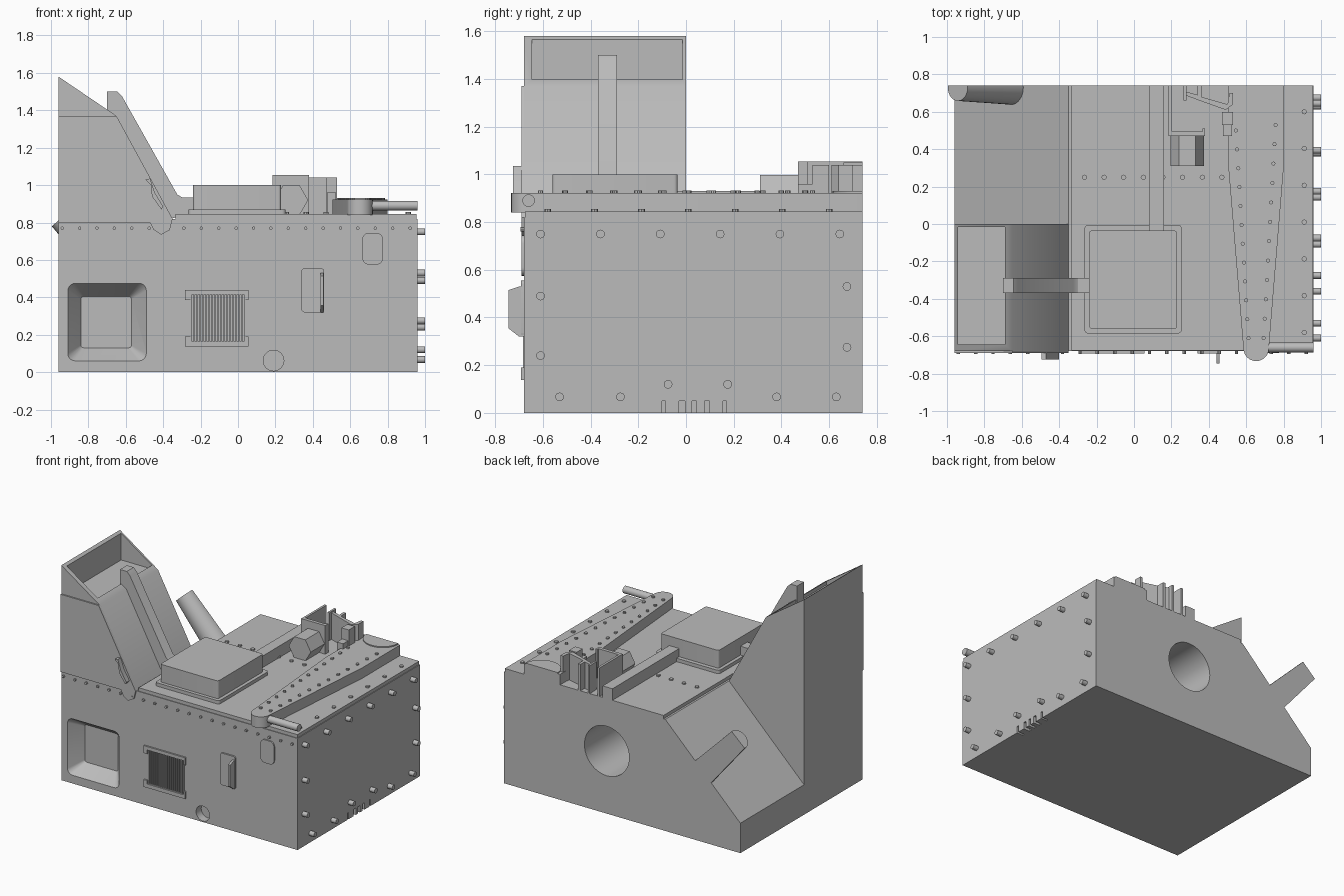
import bpy, bmesh, math
from mathutils import Vector

old = bpy.data.objects.get("Cube")
if old:
    bpy.data.objects.remove(old, do_unlink=True)

grey = bpy.data.materials.new("plain grey")
grey.use_nodes = True
grey.diffuse_color = (0.5, 0.5, 0.5, 1)
grey.node_tree.nodes["Principled BSDF"].inputs["Base Color"].default_value = (0.5, 0.5, 0.5, 1)
parts = []
FRONT, BACK, SIDE, TOP = -0.68, 0.74, 0.96, 0.82
DECK = TOP + 0.025


def place(axis, u, v, t):
    return {"x": (t, u, v), "y": (u, t, v), "z": (u, v, t)}[axis]


def finish(name, bm):
    bmesh.ops.recalc_face_normals(bm, faces=bm.faces)
    me = bpy.data.meshes.new(name)
    bm.to_mesh(me)
    bm.free()
    me.materials.append(grey)
    ob = bpy.data.objects.new(name, me)
    bpy.context.collection.objects.link(ob)
    parts.append(ob)
    return ob


def add_loft(bm, axis, loop_a, a, loop_b, b):
    va = [bm.verts.new(place(axis, u, v, a)) for u, v in loop_a]
    vb = [bm.verts.new(place(axis, u, v, b)) for u, v in loop_b]
    bm.faces.new(va)
    bm.faces.new(vb[::-1])
    for i in range(len(va)):
        j = (i + 1) % len(va)
        bm.faces.new((va[i], vb[i], vb[j], va[j]))


def prism(name, axis, loop, a, b):
    bm = bmesh.new()
    add_loft(bm, axis, loop, a, loop, b)
    return finish(name, bm)


def rect(u0, u1, v0, v1, r=0, n=5):
    """Rectangle loop, with rounded corners when r is given."""
    if not r:
        return [(u0, v0), (u1, v0), (u1, v1), (u0, v1)]
    centres = [(u1 - r, v1 - r), (u0 + r, v1 - r), (u0 + r, v0 + r), (u1 - r, v0 + r)]
    return [(cu + r * math.cos(math.pi / 2 * (k + i / n)), cv + r * math.sin(math.pi / 2 * (k + i / n)))
            for k, (cu, cv) in enumerate(centres) for i in range(n + 1)]


def circle(u, v, r, n=32, start=0):
    return [(u + r * math.cos(start + math.tau * i / n), v + r * math.sin(start + math.tau * i / n))
            for i in range(n)]


def box(name, x0, x1, y0, y1, z0, z1):
    return prism(name, "z", rect(x0, x1, y0, y1), z0, z1)


def studs(name, axis, spots, r, a, b, n=12):
    bm = bmesh.new()
    for u, v in spots:
        loop = circle(u, v, r, n)
        add_loft(bm, axis, loop, a, loop, b)
    return finish(name, bm)


def cut(target, cutters):
    """Subtract the cutters, bake the result and drop the cutters."""
    for c in cutters:
        c.hide_render = True
        mod = target.modifiers.new("cut", "BOOLEAN")
        mod.operation, mod.solver, mod.object = "DIFFERENCE", "EXACT", c
    deps = bpy.context.evaluated_depsgraph_get()
    me = bpy.data.meshes.new_from_object(target.evaluated_get(deps))
    target.modifiers.clear()
    target.data = me
    for c in cutters:
        parts.remove(c)
        bpy.data.objects.remove(c, do_unlink=True)


def row(p, q, n):
    p, q = Vector(p), Vector(q)
    return [tuple(p.lerp(q, i / (n - 1))) for i in range(n)]


# Main body with tower, cut away behind the tower to a slope
body = prism("body", "y", [(-SIDE, 0), (SIDE, 0), (SIDE, TOP), (-0.35, TOP), (-0.65, 1.37), (-SIDE, 1.58)],
             FRONT, BACK)
cutters = [
    prism("slope_cutter", "y", [(-1.2, -0.016), (-0.25, 0.918), (-0.25, 2), (-1.2, 2)], 0, 1),
    prism("hopper_cutter", "z", rect(-0.94, -0.69, -0.645, -0.015), 1.37, 2),
    prism("back_hole_cutter", "y", circle(0.126, 0.46, 0.182, 48), 0.3, 1),
    prism("grille_cutter", "y", rect(-0.255, 0.04, 0.165, 0.415), -0.9, FRONT + 0.03),
    prism("front_hole_cutter", "y", circle(0.19, 0.062, 0.055), -0.9, FRONT + 0.06),
]
bm = bmesh.new()
add_loft(bm, "y", rect(-0.91, -0.49, 0.06, 0.475, 0.04), FRONT, rect(-0.84, -0.57, 0.13, 0.405, 0.015), FRONT + 0.1)
add_loft(bm, "y", rect(-0.91, -0.49, 0.06, 0.475, 0.04), -0.9, rect(-0.91, -0.49, 0.06, 0.475, 0.04), FRONT)
bmesh.ops.remove_doubles(bm, verts=bm.verts, dist=1e-5)
inner = [f for f in bm.faces if all(abs(v.co.y - FRONT) < 1e-4 for v in f.verts)]
bmesh.ops.delete(bm, geom=inner, context="FACES_ONLY")
cutters.append(finish("bay_cutter", bm))
for y, w in ((-0.093, 0.016), (-0.016, 0.025), (0.035, 0.02), (0.088, 0.022), (0.163, 0.014)):
    cutters.append(box("slot_cutter", SIDE - 0.05, 1.1, y - w / 2, y + w / 2, -0.1, 0.05))
cut(body, cutters)

# Thin cladding on the tower front, and a small hook
prism("tower_front_plate", "y", [(-SIDE, 0.8), (-0.47, 0.8), (-0.45, 0.76), (-0.41, 0.735), (-0.365, 0.76),
                                 (-0.35, TOP), (-0.65, 1.37), (-SIDE, 1.37)], FRONT - 0.01, FRONT + 0.01)
prism("tower_hook", "y", [(-0.495, 1.03), (-0.47, 1.035), (-0.445, 0.96), (-0.4, 0.885), (-0.41, 0.87),
                          (-0.46, 0.94), (-0.465, 1.0)], FRONT - 0.045, FRONT)

# Strap running down the tower to the hatch
prism("tower_strap", "y", [(-0.7, 1.36), (-0.7, 1.5), (-0.645, 1.5), (-0.62, 1.475), (-0.325, 0.95), (-0.3, 0.935),
                           (-0.23, 0.935), (-0.23, 0.84), (-0.38, 0.82), (-0.67, 1.35)], -0.37, -0.29)

# Deck, hatch and rib
box("deck_plate", -0.335, SIDE - 0.005, FRONT + 0.005, BACK, TOP - 0.01, DECK)
prism("hatch_base", "z", rect(-0.265, 0.255, -0.585, -0.005, 0.02), DECK - 0.01, 0.87)
prism("hatch", "z", rect(-0.24, 0.23, -0.56, -0.035, 0.015), 0.86, 1.0)
box("deck_rib", 0.08, 0.16, -0.04, BACK, DECK - 0.01, 0.93)

# Tapered arm with a round nose, rivets and cross rod
nose = [(0.653 + 0.068 * math.cos(a), -0.665 + 0.068 * math.sin(a))
        for a in (-math.pi * i / 12 for i in range(13))]
prism("tapered_arm", "z", [(0.505, BACK), (0.8, BACK), (0.8, 0.3)] + nose + [(0.505, 0.3)], DECK - 0.005, 0.922)
half_disc = [(0.655 + 0.13 * math.cos(math.pi * i / 20), BACK - 0.125 * math.sin(math.pi * i / 20)) for i in range(21)]
prism("arm_disc", "z", half_disc, 0.9, 0.93)
arm_rivets = row((0.545, 0.5), (0.612, -0.61), 12) + row((0.757, 0.53), (0.693, -0.61), 12)
studs("arm_rivets", "z", arm_rivets, 0.011, 0.91, 0.932, 8)
prism("cross_rod", "x", circle(-0.66, 0.89, 0.026, 20), 0.66, SIDE)

# Rivets and side bolts
studs("deck_rivets", "z", row((-0.265, 0.25), (0.47, 0.25), 8) + row((0.91, 0.6), (0.91, -0.58), 7),
      0.014, DECK - 0.01, DECK + 0.01, 8)
studs("front_rivets", "y", row((-0.94, 0.77), (0.92, 0.77), 21), 0.009, FRONT - 0.014, FRONT + 0.01, 8)
bolts = row((-0.61, 0.75), (0.645, 0.75), 6) + [
    (-0.61, 0.49), (0.675, 0.53), (-0.61, 0.24), (0.675, 0.275), (-0.53, 0.067),
    (-0.275, 0.067), (-0.075, 0.12), (0.175, 0.12), (0.38, 0.067), (0.63, 0.067)]
studs("side_bolts", "x", bolts, 0.018, SIDE - 0.01, 1.0, 16)

# Front grille
bm = bmesh.new()
for i in range(19):
    x = -0.253 + i * 0.0159
    loop = rect(x, x + 0.008, 0.16, 0.42)
    add_loft(bm, "y", loop, FRONT - 0.004, loop, FRONT + 0.03)
finish("grille_slats", bm)
for name, z0, z1 in (("grille_top_bracket", 0.415, 0.44), ("grille_bottom_bracket", 0.137, 0.165)):
    box(name, -0.283, 0.055, FRONT - 0.012, FRONT + 0.01, z0, z1)
for x0, x1 in ((-0.283, -0.255), (0.04, 0.055)):
    for z0, z1 in ((0.385, 0.42), (0.16, 0.19)):
        box("grille_bracket_tab", x0, x1, FRONT - 0.012, FRONT + 0.01, z0, z1)

# Latch and rounded cover on the front
prism("latch_plate", "y", rect(0.34, 0.46, 0.32, 0.555, 0.015), FRONT - 0.012, FRONT + 0.01)
prism("latch_handle", "x", [(FRONT, 0.32), (FRONT - 0.02, 0.32), (FRONT - 0.065, 0.355), (FRONT - 0.065, 0.515),
                            (FRONT - 0.02, 0.53), (FRONT, 0.53)], 0.442, 0.458)
prism("rounded_cover", "y", rect(0.665, 0.775, 0.575, 0.745, 0.035), FRONT - 0.01, FRONT + 0.01)

# Fittings at the back of the deck
prism("hex_block", "y", circle(0.285, 0.92, 0.09, 6), 0.31, 0.48)
box("bracket_side_wall", 0.185, 0.202, 0.47, BACK, DECK - 0.01, 1.055)
box("bracket_front_wall", 0.185, 0.38, 0.47, 0.495, DECK - 0.01, 1.055)
box("bracket_short_wall", 0.365, 0.38, 0.47, 0.51, DECK - 0.01, 1.055)
box("bracket_inner_block", 0.265, 0.28, 0.66, BACK, DECK - 0.01, 1.05)
prism("bracket_arm", "z", [(0.27, 0.69), (0.35, 0.66), (0.49, 0.61), (0.53, 0.64), (0.53, 0.7), (0.51, 0.7),
                           (0.5, 0.64), (0.36, 0.68), (0.36, BACK), (0.34, BACK), (0.34, 0.69), (0.27, 0.71)],
      DECK - 0.01, 1.04)
box("post", 0.47, 0.53, 0.53, 0.6, DECK - 0.01, 1.04)
box("post_foot", 0.475, 0.525, 0.47, 0.53, DECK - 0.01, 0.96)

# Tapered pipe rising from the slope, trimmed flush with the back
bm = bmesh.new()
base, tip = Vector((-0.6, 0.73, 0.455)), Vector((-0.942, 0.73, 0.828))
axis = tip - base
turn = axis.to_track_quat("Z", "Y").to_matrix().to_4x4()
turn.translation = (base + tip) / 2
bmesh.ops.create_cone(bm, cap_ends=True, segments=32, radius1=0.096, radius2=0.072, depth=axis.length, matrix=turn)
res = bmesh.ops.bisect_plane(bm, geom=bm.verts[:] + bm.edges[:] + bm.faces[:], plane_co=(0, BACK, 0),
                             plane_no=(0, 1, 0), clear_outer=True)
bmesh.ops.holes_fill(bm, edges=[e for e in bm.edges if e.is_boundary])
finish("slope_pipe", bm)

# Smooth the round surfaces, keep edges sharp
bpy.ops.object.select_all(action="DESELECT")
for ob in parts:
    ob.select_set(True)
bpy.context.view_layer.objects.active = body
bpy.ops.object.shade_smooth_by_angle(angle=math.radians(30))
